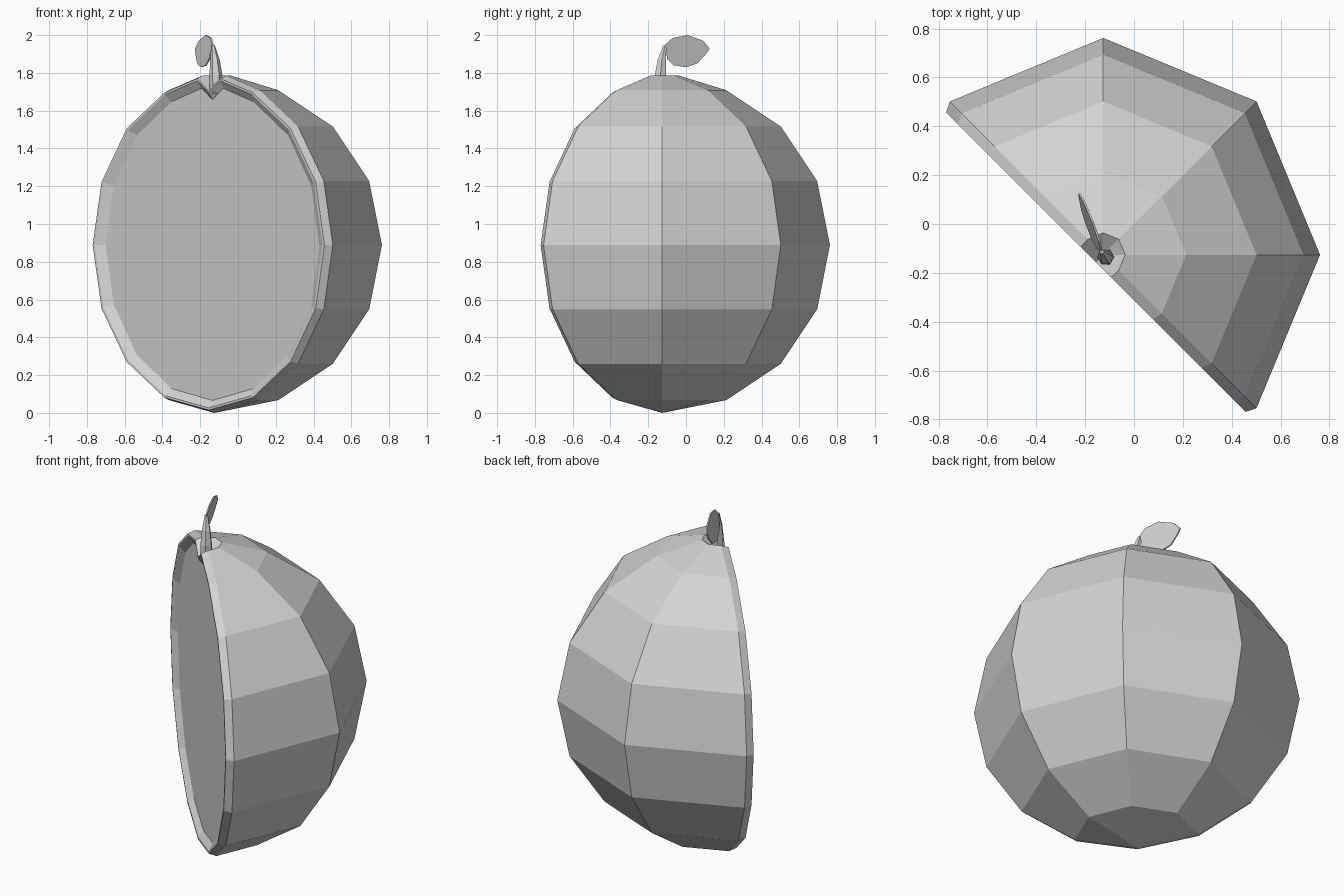
import bpy, bmesh, math
from mathutils import Vector

cube = bpy.data.objects.get("Cube")
if cube:
    bpy.data.objects.remove(cube)

grey = bpy.data.materials.new("light grey")
grey.use_nodes = True
COLOR = (0.65, 0.65, 0.65, 1)
grey.diffuse_color = COLOR
grey.node_tree.nodes["Principled BSDF"].inputs["Base Color"].default_value = COLOR

R = 0.888
CORE = Vector((-0.126, -0.126, 0))
CUT = Vector((-1, -1, 0)).normalized()     # direction the cut faces
SIDE = Vector((1, -1, 0)).normalized()     # across the cut


def finish(bm, name):
    bmesh.ops.remove_doubles(bm, verts=bm.verts, dist=1e-5)
    mesh = bpy.data.meshes.new(name)
    bm.to_mesh(mesh)
    bm.free()
    mesh.materials.append(grey)
    ob = bpy.data.objects.new(name, mesh)
    bpy.context.collection.objects.link(ob)
    return ob


def bridge(bm, a, b, closed=False):
    for i in range(len(a) if closed else len(a) - 1):
        j = (i + 1) % len(a)
        quad = [a[i], a[j], b[j], b[i]]
        bm.faces.new(quad)


# Half profile of the fruit (radius, height), bottom pole to stem dimple
profile = [(R * math.sin(math.pi * i / 8), R - R * math.cos(math.pi * i / 8)) for i in range(8)]
profile += [(0.09, 1.785), (0, 1.72)]

# Skin: four wedges of an eight-sided fruit
bm = bmesh.new()
columns = []
for k in range(5):
    a = math.radians(-45 + 45 * k)
    columns.append([bm.verts.new(CORE + Vector((r * math.cos(a), r * math.sin(a), z))) for r, z in profile])
for a, b in zip(columns, columns[1:]):
    bridge(bm, a, b)
bmesh.ops.remove_doubles(bm, verts=bm.verts, dist=1e-5)
bmesh.ops.dissolve_degenerate(bm, edges=bm.edges, dist=1e-5)
bmesh.ops.recalc_face_normals(bm, faces=bm.faces)
if sum(f.normal.dot(f.calc_center_median() - Vector((0, 0, R))) for f in bm.faces) < 0:
    bmesh.ops.reverse_faces(bm, faces=bm.faces)
finish(bm, "fruit_skin")

# Outline of the cut, from bottom pole up one side and down the other
outline = profile + [(-r, z) for r, z in profile[-2:0:-1]]


def cut_ring(bm, inset, out):
    k = 1 - inset / R
    kz = 1 - 0.75 * inset / R
    return [bm.verts.new(CORE + SIDE * r * k + CUT * out + Vector((0, 0, R + (z - R) * kz)))
            for r, z in outline]


# Raised rim round the cut
bm = bmesh.new()
rings = [cut_ring(bm, *p) for p in ((0, 0), (0.02, 0.042), (0.035, 0.042), (0.088, 0.013))]
for a, b in zip(rings, rings[1:]):
    bridge(bm, a, b, True)
bmesh.ops.recalc_face_normals(bm, faces=bm.faces)
if sum(f.normal.dot(CUT) * f.calc_area() for f in bm.faces) < 0:
    bmesh.ops.reverse_faces(bm, faces=bm.faces)
finish(bm, "cut_rim")

# Flat recessed flesh
bm = bmesh.new()
flesh = bm.faces.new(cut_ring(bm, 0.088, 0.013))
flesh.normal_update()
if flesh.normal.dot(CUT) < 0:
    flesh.normal_flip()
finish(bm, "cut_flesh")

# Tapered six-sided stem
bm = bmesh.new()
levels = []
for x, y, z, r in ((-0.115, -0.135, 1.69, 0.036), (-0.117, -0.135, 1.79, 0.034),
                   (-0.122, -0.128, 1.87, 0.025), (-0.132, -0.112, 1.945, 0.01)):
    levels.append([bm.verts.new((x + r * math.cos(i * math.pi / 3), y + r * math.sin(i * math.pi / 3), z))
                   for i in range(6)])
for a, b in zip(levels, levels[1:]):
    bridge(bm, a, b, True)
bm.faces.new(levels[-1])
bm.faces.new(levels[0][::-1])
bmesh.ops.recalc_face_normals(bm, faces=bm.faces)
finish(bm, "stem")

# Thin leaning leaf
bm = bmesh.new()
edge = [(-0.11, 1.95), (-0.07, 1.985), (0.01, 2.0), (0.09, 1.97), (0.125, 1.93),
        (0.11, 1.905), (0.06, 1.85), (0, 1.83), (-0.065, 1.84), (-0.1, 1.875)]
layers = [[bm.verts.new((-0.18 - 0.37 * y + 0.17 * (z - 1.915) + d, y, z)) for y, z in edge]
          for d in (-0.004, 0.004)]
bridge(bm, *layers, True)
bm.faces.new(layers[0])
bm.faces.new(layers[1])
bmesh.ops.recalc_face_normals(bm, faces=bm.faces)
finish(bm, "leaf")
